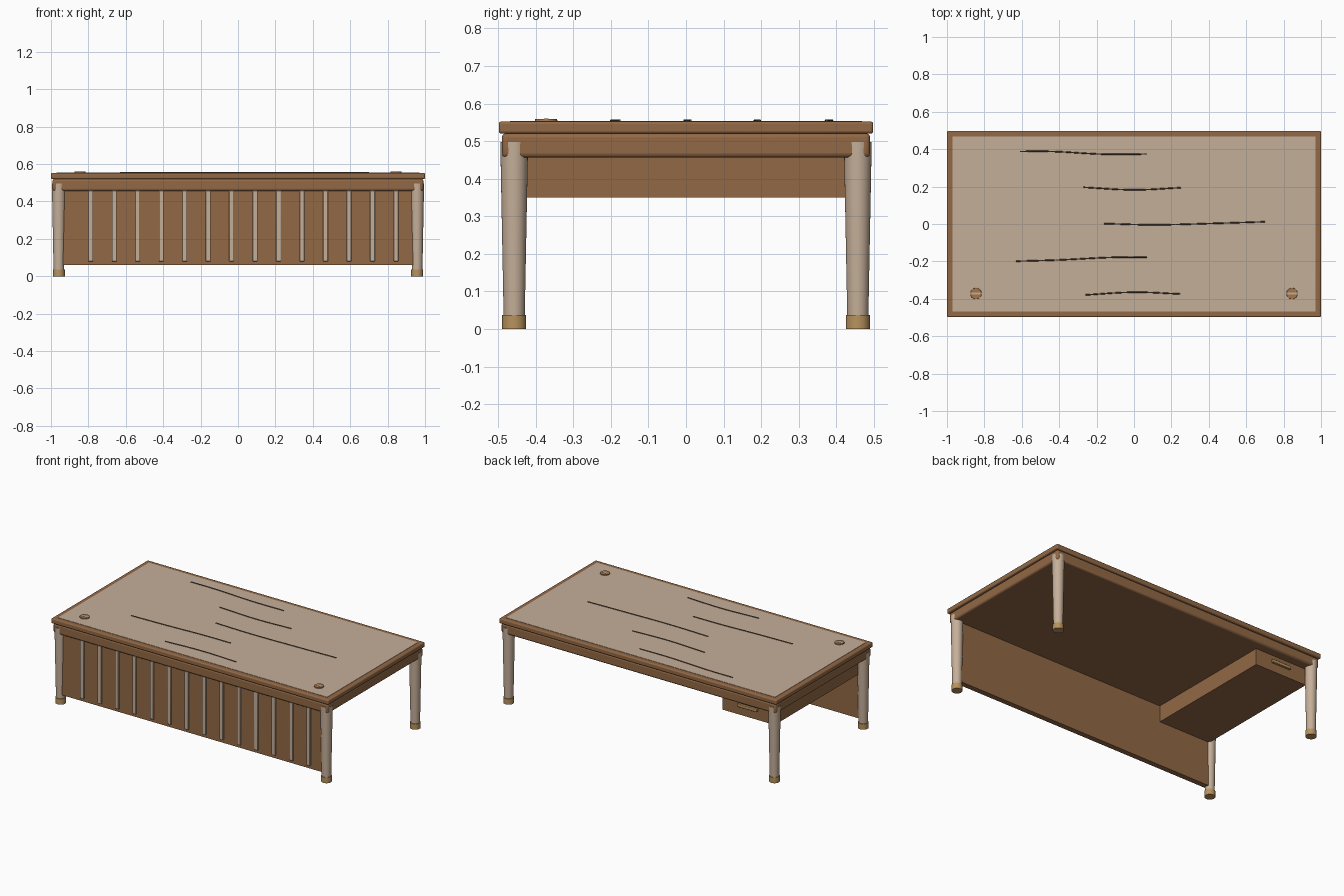
import bpy, math
from mathutils import Vector

old = bpy.data.objects.get("Cube")
if old:
    bpy.data.objects.remove(old, do_unlink=True)


def material(name, rgb):
    m = bpy.data.materials.new(name)
    m.use_nodes = True
    m.diffuse_color = (*rgb, 1)
    m.node_tree.nodes["Principled BSDF"].inputs["Base Color"].default_value = (*rgb, 1)
    return m


WOOD = material("brown wood", (0.29, 0.14, 0.06))
PALE = material("pale wood", (0.56, 0.43, 0.32))
BRASS = material("brass", (0.48, 0.29, 0.11))
COPPER = material("copper wood", (0.36, 0.18, 0.07))
GRAIN = material("dark grain", (0.09, 0.06, 0.04))


def finish(name, mat, smooth=False):
    ob = bpy.context.object
    ob.name = name
    ob.data.materials.append(mat)
    if smooth:
        bpy.ops.object.shade_smooth_by_angle(angle=math.radians(40))
    return ob


def box(name, mat, x, y, z, bevel=0.0):
    """Box from (min, max) pairs, with an optional rounded edge."""
    spans = (x, y, z)
    bpy.ops.mesh.primitive_cube_add(size=1, location=[(a + b) / 2 for a, b in spans])
    bpy.context.object.scale = [b - a for a, b in spans]
    bpy.ops.object.transform_apply(location=False, rotation=False, scale=True)
    ob = finish(name, mat, bevel > 0)
    if bevel:
        mod = ob.modifiers.new("rounded edges", "BEVEL")
        mod.width = bevel
        mod.segments = 3
    return ob


def cone(name, mat, x, y, z, r_low, r_high):
    bpy.ops.mesh.primitive_cone_add(vertices=32, radius1=r_low, radius2=r_high,
                                    depth=z[1] - z[0], location=(x, y, sum(z) / 2))
    return finish(name, mat, True)


# Table top, inlaid surface and apron
box("table_top", WOOD, (-1, 1), (-0.498, 0.498), (0.52, 0.552), 0.007)
box("top_inlay", PALE, (-0.97, 0.97), (-0.468, 0.468), (0.548, 0.554))
box("apron", WOOD, (-0.991, 0.991), (-0.49, 0.49), (0.456, 0.521), 0.012)

# Tapered legs with brass feet
for sx, side in ((-1, "right"), (1, "left")):
    for sy, end in ((-1, "front"), (1, "back")):
        x, y = sx * 0.958, sy * 0.457
        cone(f"{end}_{side}_leg", PALE, x, y, (0.03, 0.497), 0.028, 0.037)
        cone(f"{end}_{side}_foot", BRASS, x, y, (0, 0.037), 0.032, 0.032)

# Front panel with vertical slats
box("front_panel", WOOD, (-0.94, 0.94), (-0.475, -0.44), (0.06, 0.46))
for i in range(14):
    x = -0.787 + i * 0.1255
    box(f"panel_slat_{i + 1}", PALE, (x - 0.013, x + 0.013),
        (-0.485, -0.47), (0.08, 0.458), 0.003)

# Drawer box and its pull
box("drawer_box", WOOD, (-0.94, -0.565), (-0.445, 0.43), (0.35, 0.46))
box("drawer_pull", BRASS, (-0.82, -0.68), (0.428, 0.445), (0.405, 0.425), 0.004)

# Round cable covers with a slot plate
for sx, side in ((-1, "right"), (1, "left")):
    x = sx * 0.845
    cone(f"{side}_cable_cover", COPPER, x, -0.372, (0.55, 0.559), 0.031, 0.029)
    box(f"{side}_cover_slot", PALE, (x - 0.025, x + 0.025), (-0.378, -0.366), (0.556, 0.56))


# Grain lines as thin curved strips
def grain(name, points):
    curve = bpy.data.curves.new(name, "CURVE")
    curve.dimensions = "3D"
    curve.bevel_depth = 0.0035
    curve.bevel_resolution = 1
    curve.use_fill_caps = True
    spline = curve.splines.new("BEZIER")
    spline.bezier_points.add(len(points) - 1)
    for p, (x, y) in zip(spline.bezier_points, points):
        p.co = Vector((x, y, 0.5545))
        p.handle_left_type = p.handle_right_type = "AUTO"
    ob = bpy.data.objects.new(name, curve)
    ob.data.materials.append(GRAIN)
    bpy.context.collection.objects.link(ob)


grain("grain_back", [(-0.61, 0.388), (-0.45, 0.388), (-0.15, 0.373), (0.07, 0.374)])
grain("grain_mid_back", [(-0.27, 0.196), (0, 0.183), (0.25, 0.194)])
grain("grain_centre", [(-0.16, 0.002), (0.1, -0.004), (0.45, 0.004), (0.7, 0.012)])
grain("grain_mid_front", [(-0.63, -0.199), (-0.4, -0.192), (-0.1, -0.178), (0.07, -0.177)])
grain("grain_front", [(-0.26, -0.379), (0, -0.365), (0.25, -0.374)])
